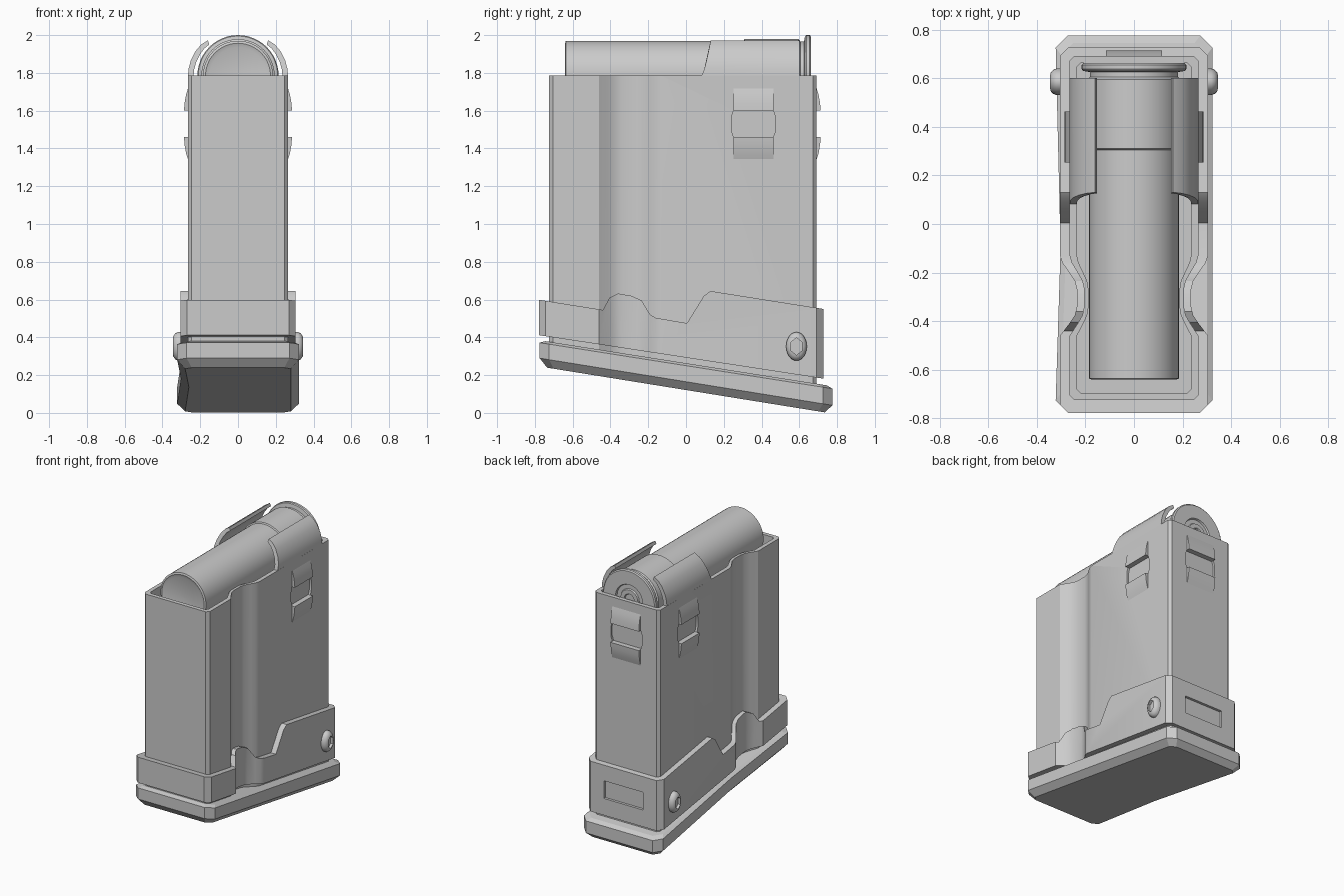
import bpy, bmesh
from math import sin, cos, pi, radians

if "Cube" in bpy.data.objects:
    bpy.data.objects.remove(bpy.data.objects["Cube"])


def loft(name, rings, angle=30):
    """Bridge closed loops of equal length and cap both ends."""
    bm = bmesh.new()
    loops = [[bm.verts.new(p) for p in r] for r in rings]
    n = len(loops[0])
    for a, b in zip(loops, loops[1:]):
        for i in range(n):
            j = (i + 1) % n
            bm.faces.new((a[i], a[j], b[j], b[i]))
    bm.faces.new(loops[0])
    bm.faces.new(loops[-1])
    bmesh.ops.recalc_face_normals(bm, faces=bm.faces)
    me = bpy.data.meshes.new(name)
    bm.to_mesh(me)
    bm.free()
    ob = bpy.data.objects.new(name, me)
    bpy.context.collection.objects.link(ob)
    smooth(ob, angle)
    return ob


def smooth(ob, angle=30):
    bpy.ops.object.select_all(action='DESELECT')
    ob.select_set(True)
    bpy.context.view_layer.objects.active = ob
    bpy.ops.object.shade_smooth_by_angle(angle=radians(angle))


def boolean(ob, cutter, op):
    """Apply a boolean and remove the helper."""
    cutter.hide_render = True
    m = ob.modifiers.new("cut", 'BOOLEAN')
    m.operation, m.object, m.solver = op, cutter, 'EXACT'
    bpy.context.view_layer.objects.active = ob
    bpy.ops.object.modifier_apply(modifier=m.name)
    bpy.data.objects.remove(cutter)
    smooth(ob)


GROOVE = [(-.46, 0), (-.41, .55), (-.375, .88), (-.34, 1), (-.27, 1),
          (-.235, .88), (-.19, .45), (-.16, .15), (-.13, 0)]


def section(side, front, rear, ch, waist):
    """Plan outline with chamfered corners and a waist groove on each side."""
    half = [(side - ch, front), (side, front + ch)]
    half += [(side + (waist - side) * f, y) for y, f in GROOVE]
    half += [(side, rear - ch), (side - ch, rear)]
    return half + [(-x, y) for x, y in reversed(half)]


def at(outline, z, slope=0):
    return [(x, y, z + slope * y) for x, y in outline]


# Magazine body: hollow at the top, slanted at the bottom
outer = section(.265, -.725, .692, .02, .205)
inner = section(.235, -.695, .662, .015, .187)
body = loft("magazine_body", [at(outer, .24, -.155), at(outer, 1.785),
                              at(inner, 1.785), at(inner, 1.59)])

# Stamped catches: ramped ribs above and below a shallow window
RIB = [(-.004, .20), (.010, .155), (.018, .11), (.021, .07), (-.004, .07)]


def catch(name, place, w):
    for up, tag in ((1, "upper"), (-1, "lower")):
        loft(f"{name}_{tag}_rib",
             [[place(u, v, 1.53 + up * z) for u, z in RIB] for v in (-w, w)])
    win = [(-w, -.07), (w, -.07), (w + .012, -.035), (w + .012, .035),
           (w, .07), (-w, .07), (-w - .012, .035), (-w - .012, -.035)]
    cutter = loft("window_cutter", [[place(u, v, 1.53 + z) for v, z in win]
                                    for u in (-.016, .05)])
    boolean(body, cutter, 'DIFFERENCE')


for s, side in ((1, "right"), (-1, "left")):
    catch(f"{side}_catch", lambda u, v, z, s=s: (s * (.265 + u), .357 + v, z), .105)
catch("rear_catch", lambda u, v, z: (v, .692 + u, z), .115)

# Feed lips curling over the cartridge
LIP = [(.265, 1.78), (.262, 1.82), (.25, 1.865), (.225, 1.915), (.195, 1.95),
       (.16, 1.972), (.152, 1.95), (.178, 1.93), (.203, 1.895), (.222, 1.855),
       (.233, 1.815), (.235, 1.78)]
for s, side in ((1, "right"), (-1, "left")):
    front = [(s * x, .08 + .05 * ((z - 1.78) / .19) ** .7, z) for x, z in LIP]
    loft(f"{side}_feed_lip", [front, [(s * x, .6, z) for x, z in LIP]])

# Cartridge: turned profile of (y, radius)
SHELL = [(-.628, .002), (-.632, .15), (-.64, .172), (-.636, .185), (.305, .185),
         (.31, .194), (.595, .194), (.605, .182), (.625, .182), (.63, .21),
         (.637, .215), (.655, .215), (.662, .207), (.662, .11), (.65, .105),
         (.65, .075), (.66, .07), (.66, .04), (.652, .035), (.652, .002)]
N = 48
loft("cartridge", [[(r * cos(2 * pi * i / N), y, 1.785 + r * sin(2 * pi * i / N))
                    for i in range(N)] for y, r in SHELL])

# Base collar: plan outline trimmed by its stepped side profile
ring = section(.305, -.778, .727, .035, .235)
collar = loft("base_collar", [at(ring, .0), at(ring, .9)])
PROFILE = [(-.9, .618), (-.44, .545), (-.405, .61), (-.36, .632), (-.29, .62),
           (-.235, .595), (-.19, .52), (-.16, .503), (.005, .475), (.095, .62),
           (.13, .645), (.9, .523), (.9, .155), (-.9, .43)]
trim = loft("collar_trim", [[(x, y, z) for y, z in PROFILE] for x in (-.5, .5)])
boolean(collar, trim, 'INTERSECT')
slot = [(-.16, .305), (.16, .305), (.16, .435), (-.16, .435)]
boolean(collar, loft("slot_cutter", [[(x, y, z) for x, z in slot]
                                     for y in (.708, .8)]), 'DIFFERENCE')


# Floor plate: slanted slab with chamfered edges, left side slightly waisted
def octagon(x, y, c, dent=.02):
    return [(x - c, -y), (x, -y + c), (x, -.1), (x, y - c), (x - c, y),
            (c - x, y), (-x, y - c), (dent - x, -.1), (-x, c - y), (c - x, -y)]


loft("floor_plate", [at(octagon(.28, .735, .035), .121, -.161),
                     at(octagon(.322, .775, .05), .165, -.161),
                     at(octagon(.322, .775, .05), .25, -.157),
                     at(octagon(.3, .745, .05), .263, -.157)], 15)

# Side screws: oval domed heads with hex sockets
SCREW = [(.295, 1, 0), (.318, 1, 0), (.332, .9, 0), (.342, .72, 0),
         (.345, .6, 1), (.325, .6, 1)]


def hex_scale(a):
    return cos(pi / 6) / cos((a % (pi / 3)) - pi / 6)


for s, side in ((1, "right"), (-1, "left")):
    rings = []
    for x, r, is_hex in SCREW:
        pts = []
        for i in range(24):
            a = 2 * pi * i / 24
            k = r * (hex_scale(a) if is_hex else 1)
            pts.append((s * x, .585 + .055 * k * sin(a), .352 + .076 * k * cos(a)))
        rings.append(pts)
    loft(f"{side}_screw", rings)
